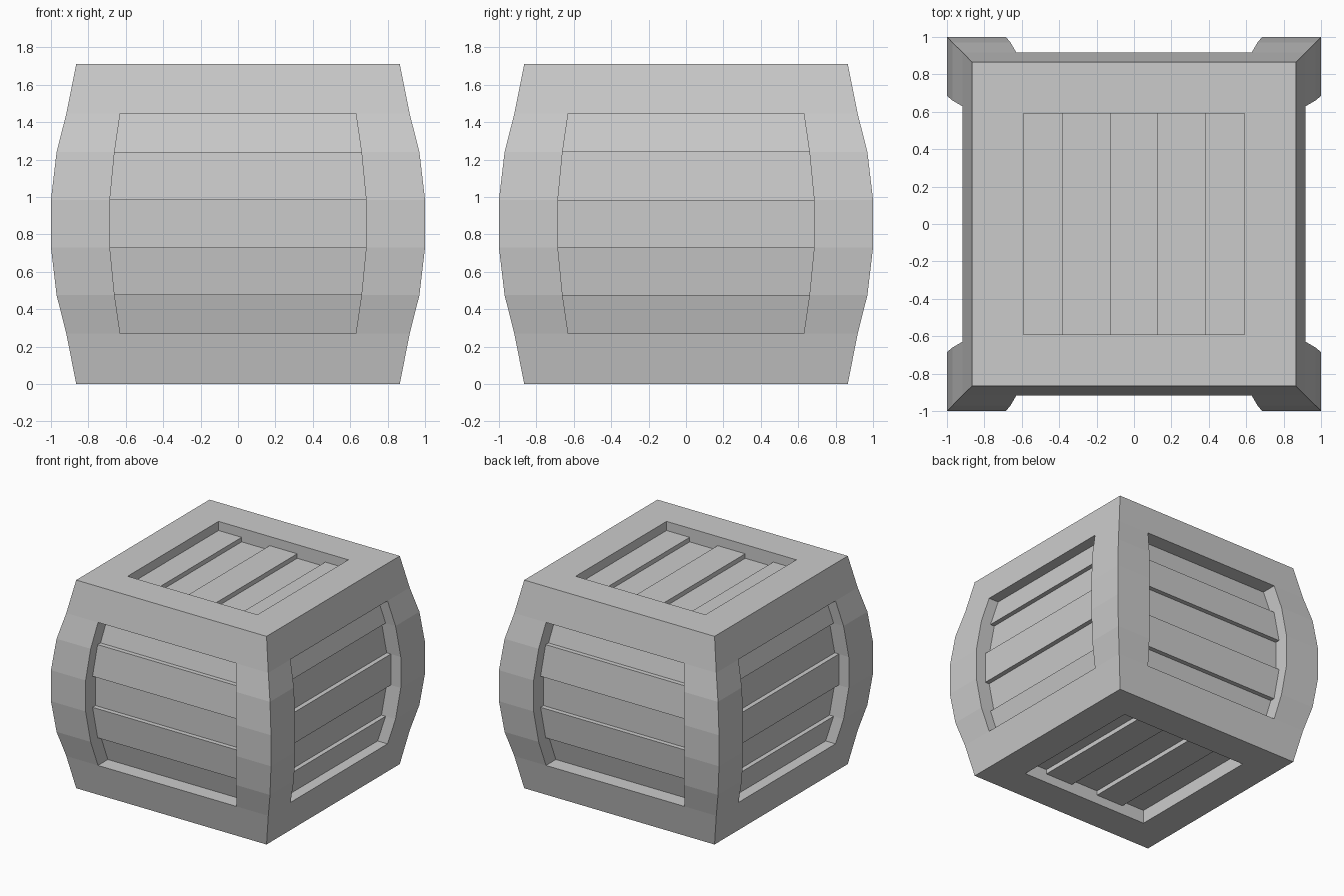
import bpy, bmesh
from mathutils import Matrix, Vector

if "Cube" in bpy.data.objects:
    bpy.data.objects.remove(bpy.data.objects["Cube"])

grey = bpy.data.materials.new("crate_grey")
grey.diffuse_color = (0.6, 0.6, 0.6, 1)
grey.use_nodes = True
grey.node_tree.nodes["Principled BSDF"].inputs["Base Color"].default_value = grey.diffuse_color

TOP = 1.71
# Side profile: height, half width of crate, half width of panel opening
PROFILE = [(0, 0.865, 0), (0.27, 0.918, 0.63), (0.475, 0.97, 0.66), (0.73, 1.0, 0.685),
           (0.985, 1.0, 0.685), (1.24, 0.97, 0.66), (1.445, 0.918, 0.63), (TOP, 0.865, 0)]
OPEN = PROFILE[1:7]
CUT = 0.59                                   # half width of top and bottom openings
SPLITS = [-CUT, -0.38, -0.125, 0.125, 0.38, CUT]
FLOOR = 0.16                                 # depth of the recess behind the planks


def face(bm, pts):
    bm.faces.new([bm.verts.new(p) for p in pts])


def finish(bm, name):
    bmesh.ops.remove_doubles(bm, verts=bm.verts, dist=0.0001)
    bmesh.ops.recalc_face_normals(bm, faces=bm.faces)
    mesh = bpy.data.meshes.new(name)
    bm.to_mesh(mesh)
    bm.free()
    mesh.materials.append(grey)
    bpy.context.collection.objects.link(bpy.data.objects.new(name, mesh))


def block(bm, near, far):
    """Closed box between two matching quads."""
    face(bm, near)
    face(bm, far)
    for i in range(4):
        j = (i + 1) % 4
        face(bm, [near[i], near[j], far[j], far[i]])


def side_map(k):
    rot = Matrix.Rotation(k * 1.5707963268, 3, 'Z')
    return lambda u, out, z: rot @ Vector((u, -out, z))


# Frame: bulging sides, each with a recessed opening
frame = bmesh.new()
for k in range(4):
    P = side_map(k)
    for a, b in (PROFILE[:2], PROFILE[:-3:-1]):          # lower and upper rails
        (z0, h0, _), (z1, h1, w1) = a, b
        face(frame, [P(-h0, h0, z0), P(h0, h0, z0), P(w1, h1, z1), P(-w1, h1, z1)])
        for s in (-1, 1):
            face(frame, [P(s * h0, h0, z0), P(s * h1, h1, z1), P(s * w1, h1, z1)])
        face(frame, [P(-w1, h1, z1), P(w1, h1, z1), P(w1, h1 - FLOOR, z1), P(-w1, h1 - FLOOR, z1)])
    for (z0, h0, w0), (z1, h1, w1) in zip(OPEN, OPEN[1:]):
        for s in (-1, 1):                                # posts and recess walls
            face(frame, [P(s * h0, h0, z0), P(s * w0, h0, z0), P(s * w1, h1, z1), P(s * h1, h1, z1)])
            face(frame, [P(s * w0, h0, z0), P(s * w0, h0 - FLOOR, z0),
                         P(s * w1, h1 - FLOOR, z1), P(s * w1, h1, z1)])
        f0, f1 = h0 - FLOOR, h1 - FLOOR
        face(frame, [P(-w0, f0, z0), P(w0, f0, z0), P(w1, f1, z1), P(-w1, f1, z1)])

# Top and bottom rims with recesses
for z, inward in ((TOP, -FLOOR), (0, FLOOR)):
    for k in range(4):
        P = side_map(k)
        H = PROFILE[0][1]
        face(frame, [P(-H, H, z), P(H, H, z), P(CUT, CUT, z), P(-CUT, CUT, z)])
        face(frame, [P(-CUT, CUT, z), P(CUT, CUT, z), P(CUT, CUT, z + inward), P(-CUT, CUT, z + inward)])
    face(frame, [(x * CUT, y * CUT, z + inward) for x, y in ((-1, -1), (1, -1), (1, 1), (-1, 1))])
finish(frame, "crate_frame")

# Side planks: alternating depths, even planks proud on front and back
for k, name in enumerate(("front", "right", "back", "left")):
    P = side_map(k)
    bm = bmesh.new()
    for i, ((z0, h0, w0), (z1, h1, w1)) in enumerate(zip(OPEN, OPEN[1:])):
        proud = (i % 2 == 1) == (k % 2 == 0)
        near, far = [[P(-w0, h0 - d, z0), P(w0, h0 - d, z0), P(w1, h1 - d, z1), P(-w1, h1 - d, z1)]
                     for d in (0.09 if proud else 0.128, 0.155)]
        part = bmesh.new()
        block(part, near, far)
        finish(part, f"{name}_plank_{i + 1}")
    bm.free()

# Top and bottom planks: outer planks proud on top, set back underneath
for name, z, sign, odd in (("top", TOP, -1, 0), ("bottom", 0, 1, 1)):
    for i, (a, b) in enumerate(zip(SPLITS, SPLITS[1:])):
        d = 0.075 if i % 2 == odd else 0.112
        near, far = [[(a, -CUT, z + sign * e), (b, -CUT, z + sign * e),
                      (b, CUT, z + sign * e), (a, CUT, z + sign * e)] for e in (d, 0.155)]
        part = bmesh.new()
        block(part, near, far)
        finish(part, f"{name}_plank_{i + 1}")
